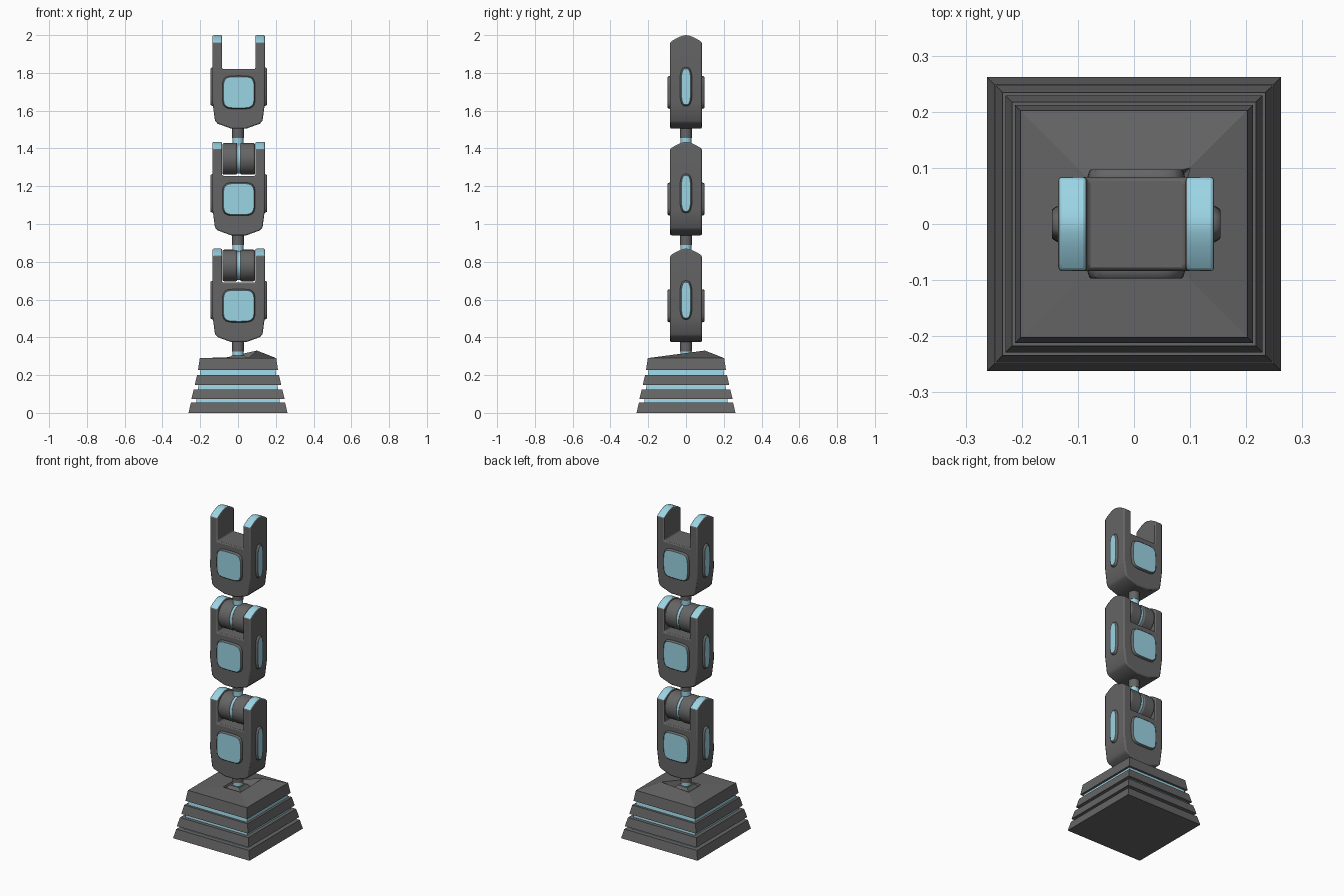
import bpy, bmesh, math
from mathutils import Vector

if "Cube" in bpy.data.objects:
    bpy.data.objects.remove(bpy.data.objects["Cube"], do_unlink=True)


def material(name, rgb):
    m = bpy.data.materials.new(name)
    m.use_nodes = True
    m.diffuse_color = (*rgb, 1)
    m.node_tree.nodes["Principled BSDF"].inputs["Base Color"].default_value = (*rgb, 1)
    return m


GREY = material("dark grey", (0.13, 0.13, 0.13))
BLUE = material("pale blue", (0.33, 0.66, 0.78))


def finish(name, bm, main=GREY, bevel=0, smooth=True):
    """Turn a bmesh into an object; material slot 1 is always blue."""
    bmesh.ops.recalc_face_normals(bm, faces=bm.faces)
    mesh = bpy.data.meshes.new(name)
    bm.to_mesh(mesh)
    bm.free()
    mesh.materials.append(main)
    mesh.materials.append(BLUE)
    ob = bpy.data.objects.new(name, mesh)
    bpy.context.collection.objects.link(ob)
    if smooth:
        bpy.ops.object.select_all(action='DESELECT')
        ob.select_set(True)
        bpy.context.view_layer.objects.active = ob
        bpy.ops.object.shade_smooth_by_angle(angle=math.radians(35))
    if bevel:
        mod = ob.modifiers.new("soft_edges", 'BEVEL')
        mod.width, mod.segments = bevel, 2
        mod.limit_method, mod.angle_limit = 'ANGLE', math.radians(35)
    return ob


def loft(bm, rings, cap_start=True, cap_end=True):
    """Skin closed rings of points; returns rows of side faces and the end cap."""
    vs = [[bm.verts.new(p) for p in r] for r in rings]
    n = len(vs[0])
    rows = [[bm.faces.new((a[k], a[(k + 1) % n], b[(k + 1) % n], b[k])) for k in range(n)]
            for a, b in zip(vs, vs[1:])]
    if cap_start:
        bm.faces.new(vs[0][::-1])
    return rows, bm.faces.new(vs[-1]) if cap_end else None


def square(h, z):
    return [(-h, -h, z), (h, -h, z), (h, h, z), (-h, h, z)]


def frustum(name, h0, h1, z0, z1, mat=GREY):
    bm = bmesh.new()
    loft(bm, [square(h0, z0), square(h1, z1)])
    return finish(name, bm, mat, smooth=False)


def cylinder(name, axis, radius, start, end, centre, mat=GREY, sides=32, bevel=0):
    u, v = [Vector(a) for a in ((1, 0, 0), (0, 1, 0), (0, 0, 1)) if a != axis]
    bm = bmesh.new()
    angles = [math.tau * k / sides for k in range(sides)]
    loft(bm, [[Vector(centre) + Vector(axis) * d + radius * (u * math.cos(t) + v * math.sin(t))
               for t in angles] for d in (start, end)])
    return finish(name, bm, mat, bevel)


# Stepped base with blue core showing in the grooves
frustum("base_core", 0.224, 0.196, 0.03, 0.25, BLUE)
frustum("base_slab_1", 0.262, 0.249, 0.0, 0.055)
frustum("base_slab_2", 0.247, 0.234, 0.073, 0.125)
frustum("base_slab_3", 0.229, 0.217, 0.147, 0.2)

# Top slab: one inner corner is pushed up, and a shallow pit holds the pedestal
bm = bmesh.new()
rim = square(0.06, 0.294)
rim[2] = (0.1, 0.1, 0.33)
loft(bm, [square(0.212, 0.226), square(0.202, 0.29), rim, square(0.055, 0.28)])
finish("base_top_slab", bm, smooth=False)
frustum("pedestal", 0.055, 0.034, 0.28, 0.304)

CX = 0.004      # the column sits slightly off the base centre
HALF_Y = 0.084
PITCH = 0.565


def body(name, z):
    """U-shaped link swept along y, with arched prong tips."""
    slices = 12
    rings = []
    for s in range(slices + 1):
        y = -1 + 2 * s / slices
        tip = 0.458 + 0.037 * (1 - abs(y) ** 1.6)
        half = [(0.04, 0), (0.112, 0.026), (0.126, 0.042), (0.139, 0.14),
                (0.139, tip), (0.088, tip), (0.088, 0.315)]
        outline = half + [(-x, h) for x, h in reversed(half)]
        rings.append([(CX + x, y * HALF_Y, z + h) for x, h in outline])
    bm = bmesh.new()
    rows, _ = loft(bm, rings)
    for row in rows:
        for f in row:
            if f.calc_center_median().z > z + 0.45:
                f.material_index = 1
    finish(name, bm, bevel=0.007)


def panel(name, origin, out, across, w, h, depth, flare, power):
    """Raised rounded plate with a dark rim and a blue face."""
    origin, out, across = Vector(origin), Vector(out), Vector(across)
    up = Vector((0, 0, 1))

    def ring(grow, d):
        pts = []
        for k in range(40):
            c, s = math.cos(math.tau * k / 40), math.sin(math.tau * k / 40)
            a = math.copysign(abs(c) ** (2 / power), c) * (w + grow)
            b = math.copysign(abs(s) ** (2 / power), s) * (h + grow)
            pts.append(origin + across * a + up * b + out * d)
        return pts
    bm = bmesh.new()
    _, cap = loft(bm, [ring(flare, -0.01), ring(flare, 0), ring(0.003, depth * 0.8),
                       ring(0, depth)], cap_start=False)
    cap.material_index = 1
    finish(name, bm)


for i in range(3):
    z = 0.375 + PITCH * i
    n = f"_{i + 1}"
    body("link_body" + n, z)
    for side, s in (("front", -1), ("back", 1)):
        panel(f"{side}_panel{n}", (CX, s * HALF_Y, z + 0.192), (0, s, 0), (1, 0, 0),
              0.081, 0.082, 0.013, 0.006, 4.5)
    for side, s in (("left", 1), ("right", -1)):
        panel(f"{side}_panel{n}", (CX + s * 0.139, 0, z + 0.222), (s, 0, 0), (0, 1, 0),
              0.025, 0.095, 0.011, 0.008, 3)
    # Neck under each link, with a blue collar
    cylinder("neck" + n, (0, 0, 1), 0.031, -0.05, 0.01, (0, 0, z), sides=20)
    cylinder("neck_collar" + n, (0, 0, 1), 0.029, -0.08, -0.05, (0, 0, z), BLUE, 20)
    # Split knuckle held between the prongs of the lower two links
    if i < 2:
        hub = (CX, 0, z + 0.405)
        for side, s in (("left", 1), ("right", -1)):
            cylinder(f"{side}_knuckle{n}", (1, 0, 0), 0.084, s * 0.007, s * 0.087, hub, bevel=0.01)
        cylinder("knuckle_disc" + n, (1, 0, 0), 0.077, -0.012, 0.012, hub, BLUE)
